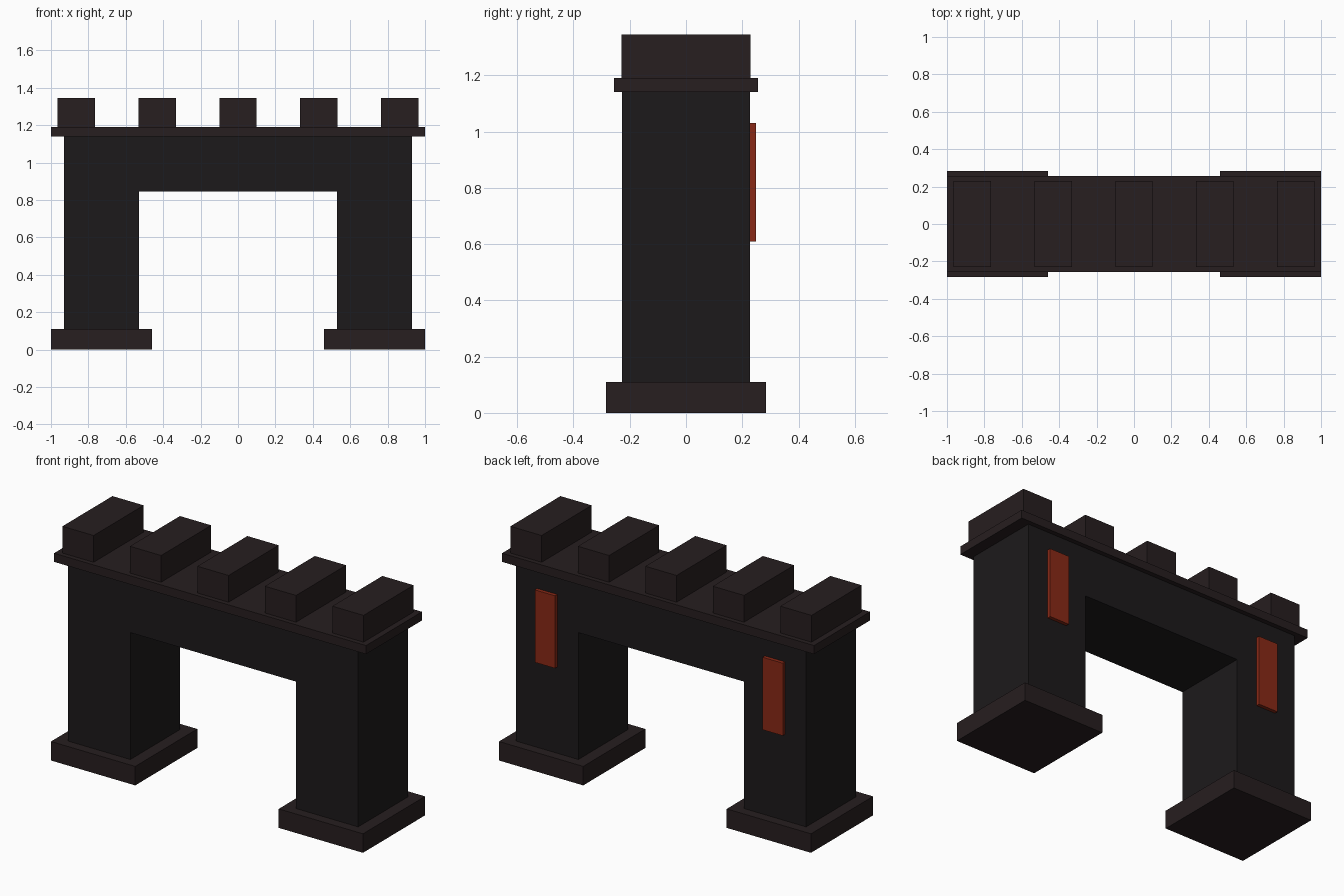
import bpy, bmesh

if "Cube" in bpy.data.objects:
    bpy.data.objects.remove(bpy.data.objects["Cube"])


def material(name, rgb):
    m = bpy.data.materials.new(name)
    m.diffuse_color = (*rgb, 1)
    m.use_nodes = True
    m.node_tree.nodes["Principled BSDF"].inputs["Base Color"].default_value = m.diffuse_color
    return m


stone = material("dark_stone", (0.012, 0.010, 0.011))
trim = material("trim_stone", (0.020, 0.013, 0.014))
cloth = material("red_cloth", (0.25, 0.022, 0.008))


def finish(name, bm, mat):
    bmesh.ops.recalc_face_normals(bm, faces=bm.faces)
    me = bpy.data.meshes.new(name)
    bm.to_mesh(me)
    bm.free()
    me.materials.append(mat)
    ob = bpy.data.objects.new(name, me)
    bpy.context.collection.objects.link(ob)


def box(name, x, y, z, mat):
    """Box from (min, max) ranges on each axis."""
    bm = bmesh.new()
    bmesh.ops.create_cube(bm, size=1)
    for v in bm.verts:
        v.co = [r[0] if c < 0 else r[1] for c, r in zip(v.co, (x, y, z))]
    finish(name, bm, mat)


# Gate body: both pillars and the lintel as one extruded profile
half = [(0.53, 0.845), (0.53, 0.11), (0.93, 0.11), (0.93, 1.14)]
profile = half + [(-x, z) for x, z in reversed(half)]
bm = bmesh.new()
face = bm.faces.new([bm.verts.new((x, -0.228, z)) for x, z in profile])
ext = bmesh.ops.extrude_face_region(bm, geom=[face], use_keep_orig=True)
moved = [g for g in ext["geom"] if isinstance(g, bmesh.types.BMVert)]
bmesh.ops.translate(bm, vec=(0, 0.456, 0), verts=moved)
finish("gate_body", bm, stone)

# Plinths under the pillars and banners on their back faces
for side, s in (("left", -1), ("right", 1)):
    box(f"{side}_plinth", sorted((s * 0.46, s)), (-0.284, 0.284), (0, 0.11), trim)
    cx = s * 0.73
    box(f"{side}_banner", (cx - 0.065, cx + 0.065), (0.228, 0.249), (0.61, 1.03), cloth)

# Cornice slab
box("cornice", (-1, 1), (-0.256, 0.256), (1.14, 1.19), trim)

# Battlements
for i in range(5):
    cx = (i - 2) * 0.4325
    box(f"merlon_{i + 1}", (cx - 0.1, cx + 0.1), (-0.229, 0.229), (1.19, 1.345), trim)
